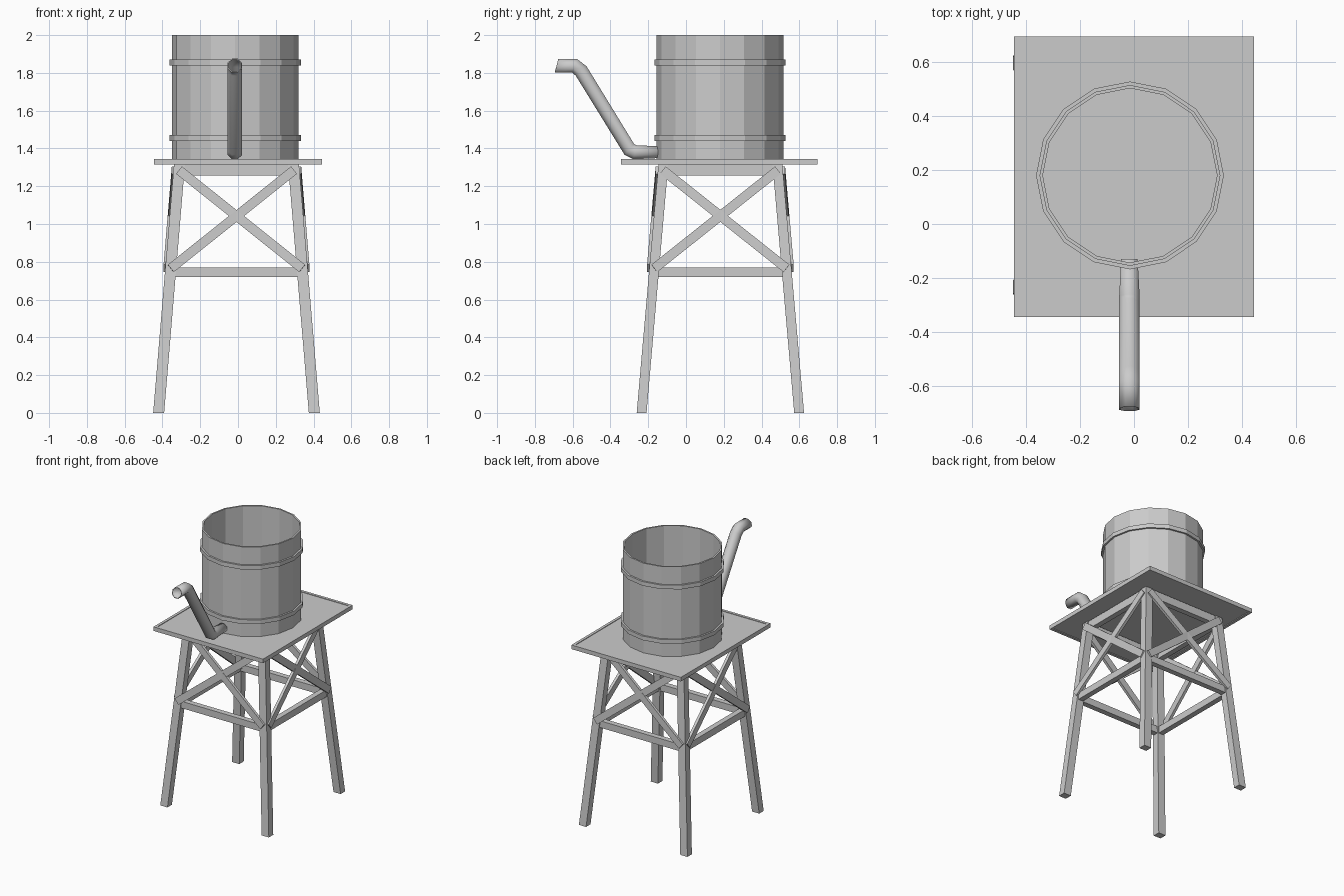
import bpy, bmesh, math
from mathutils import Vector, Matrix

if "Cube" in bpy.data.objects:
    bpy.data.objects.remove(bpy.data.objects["Cube"], do_unlink=True)

grey = bpy.data.materials.new("weathered grey")
grey.use_nodes = True
colour = (0.6, 0.6, 0.6, 1)
grey.diffuse_color = colour
grey.node_tree.nodes["Principled BSDF"].inputs["Base Color"].default_value = colour


def finish(name, bm):
    bmesh.ops.recalc_face_normals(bm, faces=bm.faces)
    mesh = bpy.data.meshes.new(name)
    bm.to_mesh(mesh)
    bm.free()
    mesh.materials.append(grey)
    ob = bpy.data.objects.new(name, mesh)
    bpy.context.collection.objects.link(ob)
    return ob


def box(name, lo, hi):
    lo, hi = Vector(lo), Vector(hi)
    bm = bmesh.new()
    bmesh.ops.create_cube(bm, size=1)
    for v in bm.verts:
        v.co = (lo + hi) / 2 + v.co * (hi - lo)
    return finish(name, bm)


def beam(name, a, b, out, width, depth):
    # rectangular timber from a to b whose broad side faces out
    along = (b - a).normalized()
    side = along.cross(out).normalized()
    face = side.cross(along)
    bm = bmesh.new()
    bmesh.ops.create_cube(bm, size=1)
    rot = Matrix((along, side, face)).transposed()
    size = Vector(((b - a).length, width, depth))
    for v in bm.verts:
        v.co = (a + b) / 2 + rot @ (v.co * size)
    return finish(name, bm)


def tube(name, centre, outer, inner, z0, z1, sides=16):
    # open ring with wall thickness
    bm = bmesh.new()
    loops = []
    for r, z in ((outer, z0), (outer, z1), (inner, z1), (inner, z0)):
        loops.append([bm.verts.new((centre[0] + r * math.cos(math.tau * i / sides),
                                    centre[1] + r * math.sin(math.tau * i / sides), z))
                      for i in range(sides)])
    for k in range(4):
        p, q = loops[k], loops[(k + 1) % 4]
        for i in range(sides):
            j = (i + 1) % sides
            bm.faces.new((p[i], p[j], q[j], q[i]))
    return finish(name, bm)


# Platform: thin panel inside a slightly raised border
X, Y0, Y1 = 0.445, -0.345, 0.695
Z0, Z1, T = 1.315, 1.345, 0.02
box("platform_panel", (-X + T, Y0 + T, Z0 + 0.005), (X - T, Y1 - T, Z1 - 0.004))
for s, label in ((-1, "right"), (1, "left")):
    xs = sorted((s * X, s * (X - T)))
    box("platform_edge_" + label, (xs[0], Y0, Z0), (xs[1], Y1, Z1))
for y, label in ((Y0, "front"), (Y1 - T, "back")):
    box("platform_edge_" + label, (-X + T, y, Z0), (X - T, y + T, Z1))

# Tank and its hoops
tank_centre = (-0.015, 0.18)
tube("tank_wall", tank_centre, 0.335, 0.323, 1.338, 2.0)
tube("lower_hoop", tank_centre, 0.348, 0.33, 1.44, 1.47)
tube("upper_hoop", tank_centre, 0.348, 0.33, 1.84, 1.87)

# Splayed legs
FOOT, TOP = Vector((0.412, 0.417)), Vector((0.302, 0.302))
MID = Vector((-0.008, 0.182))


def leg_point(sx, sy, z):
    half = FOOT.lerp(TOP, z / Z0)
    return Vector((MID.x + sx * half.x, MID.y + sy * half.y, z))


for sx, xl in ((-1, "right"), (1, "left")):
    for sy, yl in ((-1, "front"), (1, "back")):
        bm = bmesh.new()
        bmesh.ops.create_cube(bm, size=1)
        for v in bm.verts:
            c = leg_point(sx, sy, Z0 if v.co.z > 0 else 0)
            v.co = c + Vector((v.co.x * 0.058, v.co.y * 0.052, 0))
        finish(f"{yl}_{xl}_leg", bm)

# Rails and crossed braces on the four sides
sides = {"front": ((-1, -1), (1, -1)), "back": ((1, 1), (-1, 1)),
         "left": ((1, -1), (1, 1)), "right": ((-1, 1), (-1, -1))}
for label, (p, q) in sides.items():
    out = Vector((p[0] + q[0], p[1] + q[1], 0)).normalized()
    for z, part, w in ((0.745, "lower_rail", 0.05), (1.285, "upper_rail", 0.058)):
        beam(f"{label}_{part}", leg_point(*p, z), leg_point(*q, z), out, w, 0.04)
    shift = out * 0.028
    for a, b, part in ((p, q, "rising_brace"), (q, p, "falling_brace")):
        beam(f"{label}_{part}", leg_point(*a, 0.765) + shift,
             leg_point(*b, 1.285) + shift, out, 0.05, 0.02)

# Bent spout: octagonal rings mitred along a path, open at the tip
path = [Vector((-0.017, y, z)) for y, z in
        ((-0.13, 1.38), (-0.27, 1.38), (-0.3, 1.395), (-0.555, 1.81), (-0.59, 1.838), (-0.685, 1.838))]
bm = bmesh.new()
rings = []
for i, c in enumerate(path):
    before = (c - path[i - 1]).normalized() if i else Vector((0, -1, 0))
    after = (path[i + 1] - c).normalized() if i < len(path) - 1 else Vector((0, -0.9, 0.45)).normalized()
    t = (before + after).normalized()
    up = Vector((1, 0, 0)).cross(t)
    r = 0.033 if i == 0 else 0.041
    rings.append([bm.verts.new(c + Vector((1, 0, 0)) * r * math.cos(a) + up * r * math.sin(a))
                  for a in (math.tau * (k + 0.5) / 8 for k in range(8))])
for p, q in zip(rings, rings[1:]):
    for k in range(8):
        j = (k + 1) % 8
        bm.faces.new((p[k], p[j], q[j], q[k]))
spout = finish("spout", bm)
wall = spout.modifiers.new("wall", 'SOLIDIFY')
wall.thickness = 0.006
wall.offset = -1
bpy.ops.object.select_all(action='DESELECT')
spout.select_set(True)
bpy.context.view_layer.objects.active = spout
bpy.ops.object.shade_smooth_by_angle(angle=math.radians(50))
